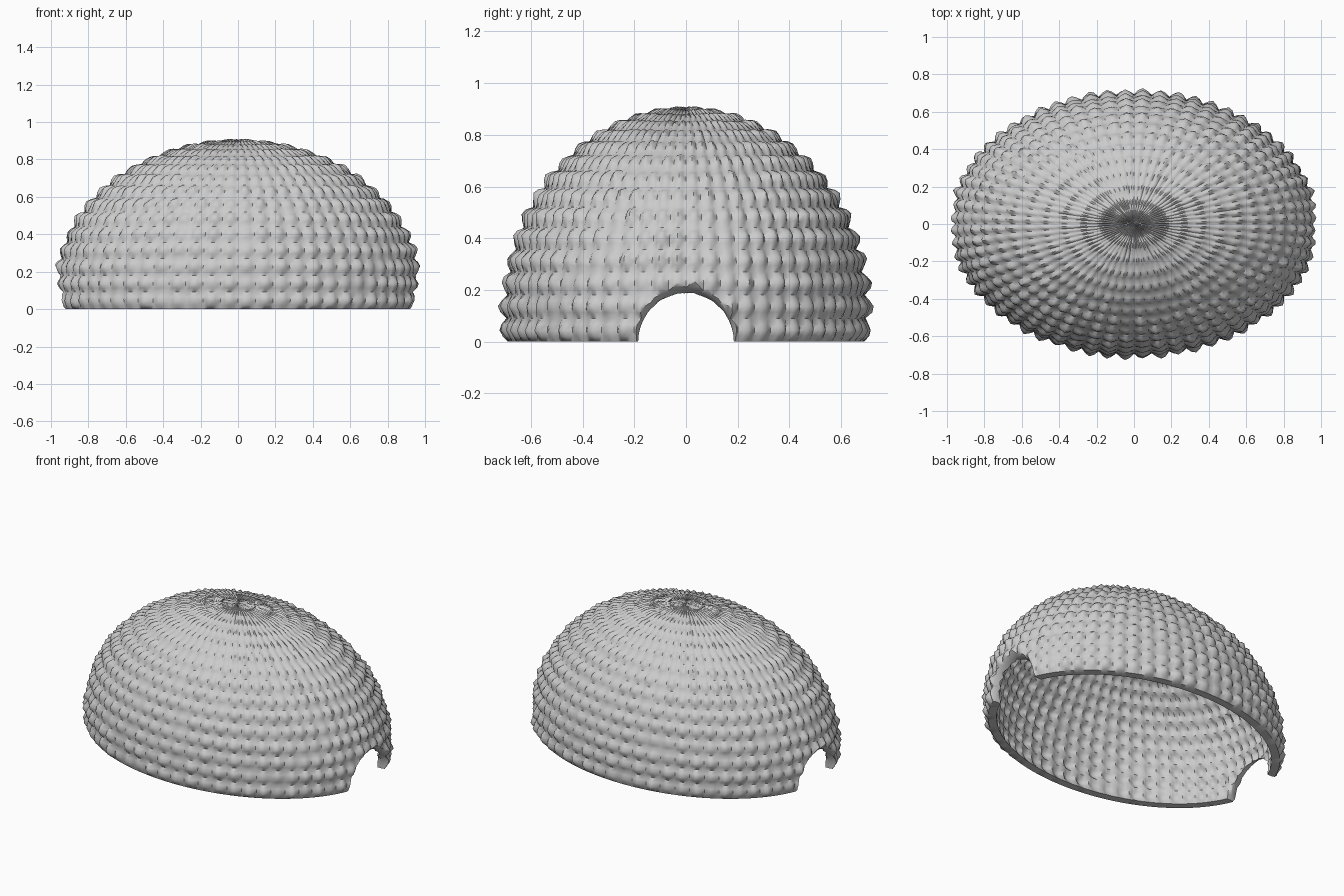
import bpy, bmesh, math, random
from mathutils import Vector

cube = bpy.data.objects.get("Cube")
if cube:
    bpy.data.objects.remove(cube)
random.seed(4)

SEGMENTS, RINGS, SUB = 64, 15, 4          # studs around, studs up, cuts per stud
RX, RY, RZ, CENTRE = 0.965, 0.695, 0.8, 0.1
THICKNESS, STUD = 0.05, 0.03

stone = bpy.data.materials.new("pale grey")
stone.use_nodes = True
colour = (0.6, 0.6, 0.6, 1)
stone.diffuse_color = colour
stone.node_tree.nodes["Principled BSDF"].inputs["Base Color"].default_value = colour

# One slightly irregular stud per cell: height and off-centre peak
studs = [[(random.uniform(0.6, 1.2), random.uniform(0.4, 0.6), random.uniform(0.4, 0.6))
          for _ in range(SEGMENTS)] for _ in range(RINGS)]


def hump(t, peak):
    t = t / peak / 2 if t < peak else 0.5 + (t - peak) / (1 - peak) / 2
    return math.sin(math.pi * t) ** 1.3 if 0 < t < 1 else 0


def stud_height(i, j):
    ring = min(j // SUB, RINGS - 1)
    size, pu, pv = studs[ring][(i // SUB) % SEGMENTS]
    fade = min(1, 0.25 + 1.1 * (1 - ring / RINGS))
    return STUD * size * fade * hump((i % SUB) / SUB, pu) * hump(j / SUB - ring, pv)


def dome_point(i, j, inset):
    start = math.asin(-CENTRE / RZ)
    lat = start + (math.pi / 2 - start) * j / (RINGS * SUB)
    lon = math.tau * i / (SEGMENTS * SUB)
    unit = Vector((math.cos(lat) * math.cos(lon), math.cos(lat) * math.sin(lon), math.sin(lat)))
    normal = Vector((unit.x / RX, unit.y / RY, unit.z / RZ)).normalized()
    p = Vector((unit.x * RX, unit.y * RY, unit.z * RZ + CENTRE))
    p += normal * (stud_height(i, j) - inset)
    if j == 0:
        p.z = 0
    return p


def add_object(name, bm):
    bmesh.ops.recalc_face_normals(bm, faces=bm.faces)
    mesh = bpy.data.meshes.new(name)
    bm.to_mesh(mesh)
    bm.free()
    mesh.materials.append(stone)
    ob = bpy.data.objects.new(name, mesh)
    bpy.context.collection.objects.link(ob)
    return ob


def bridge(bm, a, b):
    for k in range(len(a)):
        n = (k + 1) % len(a)
        bm.faces.new((a[k], a[n], b[n], b[k]))


# Studded dome shell: outer skin, inner skin and base rim
bm = bmesh.new()
skins = []
for inset in (0, THICKNESS):
    rows = [[bm.verts.new(dome_point(i, j, inset)) for i in range(SEGMENTS * SUB)]
            for j in range(RINGS * SUB + 1)]
    for low, high in zip(rows, rows[1:]):
        bridge(bm, low, high)
    skins.append(rows)
bridge(bm, skins[0][0], skins[1][0])
bmesh.ops.remove_doubles(bm, verts=bm.verts, dist=0.0005)
dome = add_object("dome_shell", bm)

# Flared tunnel that cuts a rounded doorway in both ends
bm = bmesh.new()
half = [(0.9, 0.185), (0.935, 0.195), (0.96, 0.215), (0.98, 0.24), (1.2, 0.27)]
loops = []
for x, r in [(-x, r) for x, r in reversed(half)] + half:
    loops.append([bm.verts.new((x, r * math.cos(math.tau * k / 40), r * math.sin(math.tau * k / 40)))
                  for k in range(40)])
for a, b in zip(loops, loops[1:]):
    bridge(bm, a, b)
bm.faces.new(loops[0])
bm.faces.new(loops[-1])
cutter = add_object("doorway_cutter", bm)
cutter.hide_render = True

cut = dome.modifiers.new("doorways", 'BOOLEAN')
cut.operation = 'DIFFERENCE'
cut.solver = 'EXACT'
cut.object = cutter
bpy.ops.object.select_all(action='DESELECT')
dome.select_set(True)
bpy.context.view_layer.objects.active = dome
bpy.ops.object.modifier_apply(modifier=cut.name)
bpy.data.objects.remove(cutter)
bpy.ops.object.shade_smooth_by_angle(angle=math.radians(50))
